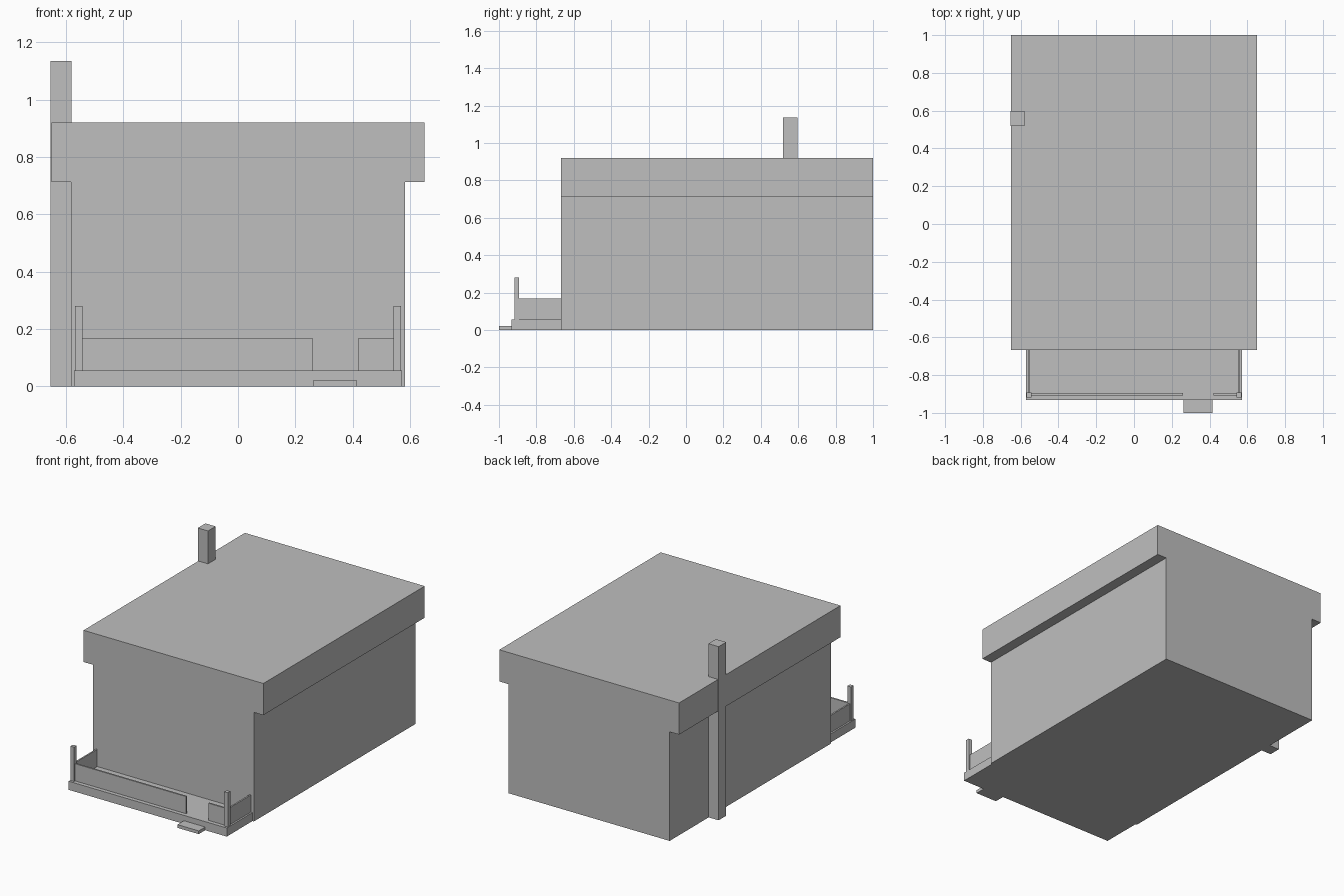
import bpy

cube = bpy.data.objects.get("Cube")
if cube:
    bpy.data.objects.remove(cube, do_unlink=True)

# One plain grey for the whole house
grey = bpy.data.materials.new("plain_grey")
grey.use_nodes = True
colour = (0.52, 0.52, 0.52, 1)
grey.diffuse_color = colour
for node in grey.node_tree.nodes:
    if node.type == "BSDF_PRINCIPLED":
        node.inputs["Base Color"].default_value = colour


def box(name, x, y, z):
    """Axis-aligned box spanning the given (low, high) ranges."""
    spans = (x, y, z)
    bpy.ops.mesh.primitive_cube_add(size=1, location=[(a + b) / 2 for a, b in spans])
    obj = bpy.context.object
    obj.name = obj.data.name = name
    obj.scale = [b - a for a, b in spans]
    bpy.ops.object.transform_apply(location=False, rotation=False, scale=True)
    obj.data.materials.append(grey)
    return obj


front, back = -0.667, 1.0
deck_top, rail_top = 0.056, 0.168

# House body, overhanging flat roof and chimney up the right wall
box("house_body", (-0.582, 0.582), (front, back), (0, 0.713))
box("roof", (-0.65, 0.65), (front, back), (0.713, 0.92))
box("chimney", (-0.654, -0.58), (0.519, 0.597), (0, 1.135))

# Porch deck and entry step
box("porch_deck", (-0.572, 0.572), (-0.933, front), (0, deck_top))
box("porch_step", (0.262, 0.416), (-1.0, -0.933), (0, 0.021))

# Corner posts and side rails, mirrored left and right
for side, s in (("left", 1), ("right", -1)):
    box(side + "_porch_post", sorted((s * 0.543, s * 0.569)),
        (-0.918, -0.892), (deck_top, 0.28))
    box(side + "_side_rail", sorted((s * 0.551, s * 0.561)),
        (-0.892, front), (deck_top, rail_top))

# Front rails with the entry gap between them
rail_y = (-0.907, -0.896)
box("long_front_rail", (-0.543, 0.26), rail_y, (deck_top, rail_top))
box("short_front_rail", (0.42, 0.543), rail_y, (deck_top, rail_top))
